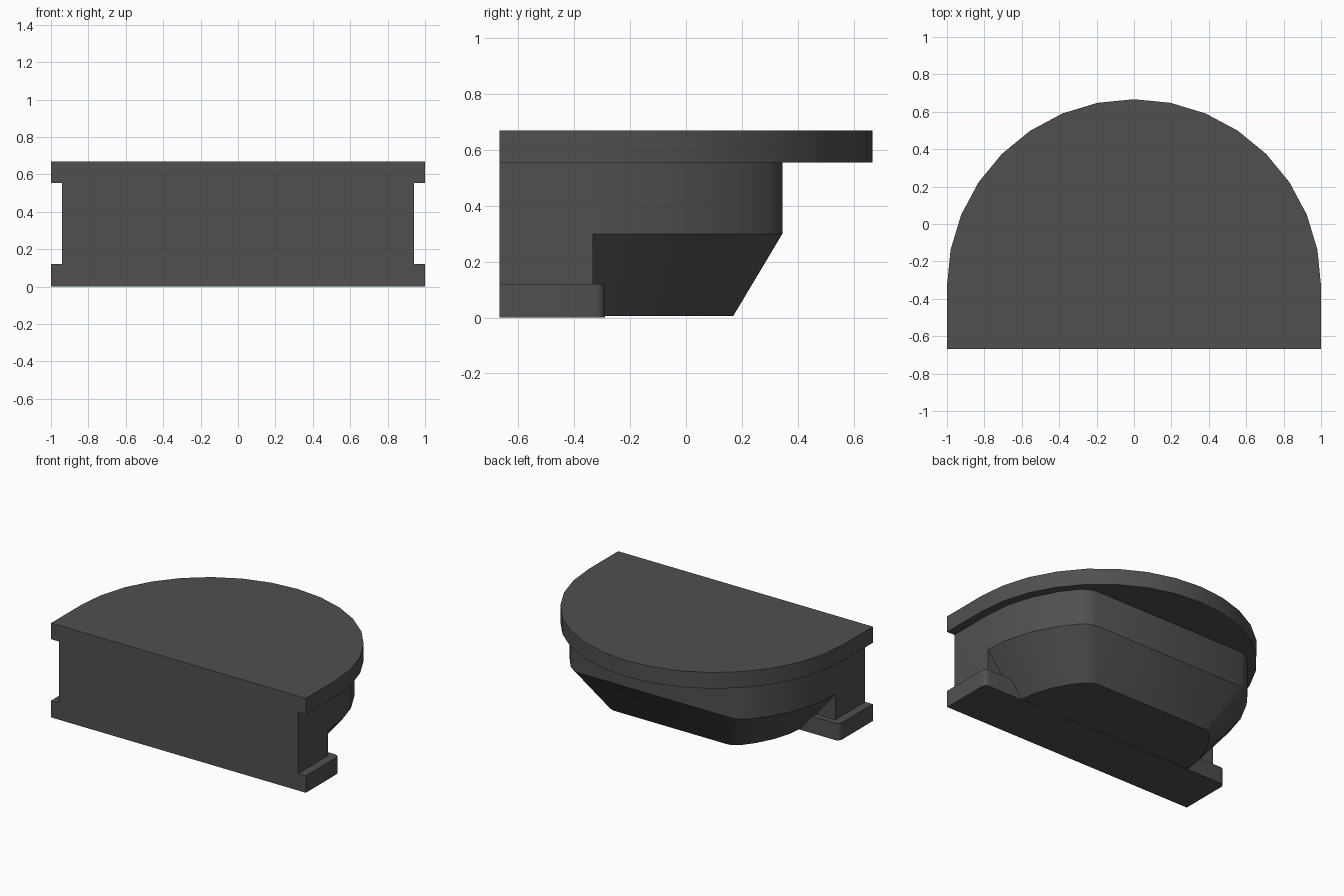
import bpy, bmesh, math

if "Cube" in bpy.data.objects:
    bpy.data.objects.remove(bpy.data.objects["Cube"])

FRONT, AXIS = -0.667, -0.333      # front face and centre line of the round back

dark_grey = bpy.data.materials.new("dark_grey")
dark_grey.diffuse_color = (0.08, 0.08, 0.08, 1)
dark_grey.use_nodes = True
dark_grey.node_tree.nodes["Principled BSDF"].inputs["Base Color"].default_value = dark_grey.diffuse_color


def finish(name, bm):
    bmesh.ops.remove_doubles(bm, verts=bm.verts, dist=1e-5)
    bmesh.ops.recalc_face_normals(bm, faces=bm.faces)
    mesh = bpy.data.meshes.new(name)
    bm.to_mesh(mesh)
    bm.free()
    mesh.materials.append(dark_grey)
    obj = bpy.data.objects.new(name, mesh)
    bpy.context.collection.objects.link(obj)
    bpy.ops.object.select_all(action='DESELECT')
    obj.select_set(True)
    bpy.context.view_layer.objects.active = obj
    bpy.ops.object.shade_smooth_by_angle(angle=math.radians(25))
    return obj


def prism(name, outline, z0, z1):
    bm = bmesh.new()
    low = [bm.verts.new((x, y, z0)) for x, y in outline]
    high = [bm.verts.new((x, y, z1)) for x, y in outline]
    bm.faces.new(low)
    bm.faces.new(high)
    for i in range(len(low)):
        j = (i + 1) % len(low)
        bm.faces.new((low[i], low[j], high[j], high[i]))
    return finish(name, bm)


def arc(cx, cy, r, a0, a1, n):
    return [(cx + r * math.cos(math.radians(a0 + (a1 - a0) * i / n)),
             cy + r * math.sin(math.radians(a0 + (a1 - a0) * i / n)))
            for i in range(n + 1)]


# Top plate: straight sides with a half-round back
prism("top_plate", [(-1, FRONT), (1, FRONT)] + arc(0, AXIS, 1, 0, 180, 16), 0.555, 0.67)

# Base strip: front bar with rounded rear corners
r = 0.035
prism("base_strip", [(-1, FRONT), (1, FRONT)] + arc(1 - r, -0.29 - r, r, 0, 90, 5)
      + arc(r - 1, -0.29 - r, r, 90, 180, 5), 0, 0.12)

# Body: round back cut flat, tapering towards the floor below z = 0.3
W, TOP, BEND = 0.94, 0.555, 0.3
half = arc(0, AXIS, W, 0, 33.75, 3) + [(0.70, 0.295), (0.655, 0.328), (0.61, 0.345)]
back = half + [(-x, y) for x, y in reversed(half)]
bm = bmesh.new()


def ring(scale, z):
    return [bm.verts.new((x * scale, AXIS + (y - AXIS) * scale, z)) for x, y in back]


rings = [ring(1, TOP), ring(1, BEND), ring(0.74, 0.005)]
for a, b in zip(rings, rings[1:]):
    for i in range(len(back) - 1):
        bm.faces.new((a[i], a[i + 1], b[i + 1], b[i]))
bm.faces.new(rings[2])

# Straight front block of the body, with the step beside the taper
front_low, front_high, rear_low = [], [], []
for s, k in ((1, 0), (-1, -1)):
    fl = bm.verts.new((s * W, FRONT, 0))
    fh = bm.verts.new((s * W, FRONT, TOP))
    rl = bm.verts.new((s * W, AXIS, 0))
    bm.faces.new((fl, rl, rings[1][k], rings[0][k], fh))
    bm.faces.new((rl, rings[2][k], rings[1][k]))
    front_low.append(fl)
    front_high.append(fh)
bm.faces.new((front_low[0], front_low[1], front_high[1], front_high[0]))
bm.faces.new(front_high + rings[0][::-1])
finish("body", bm)
